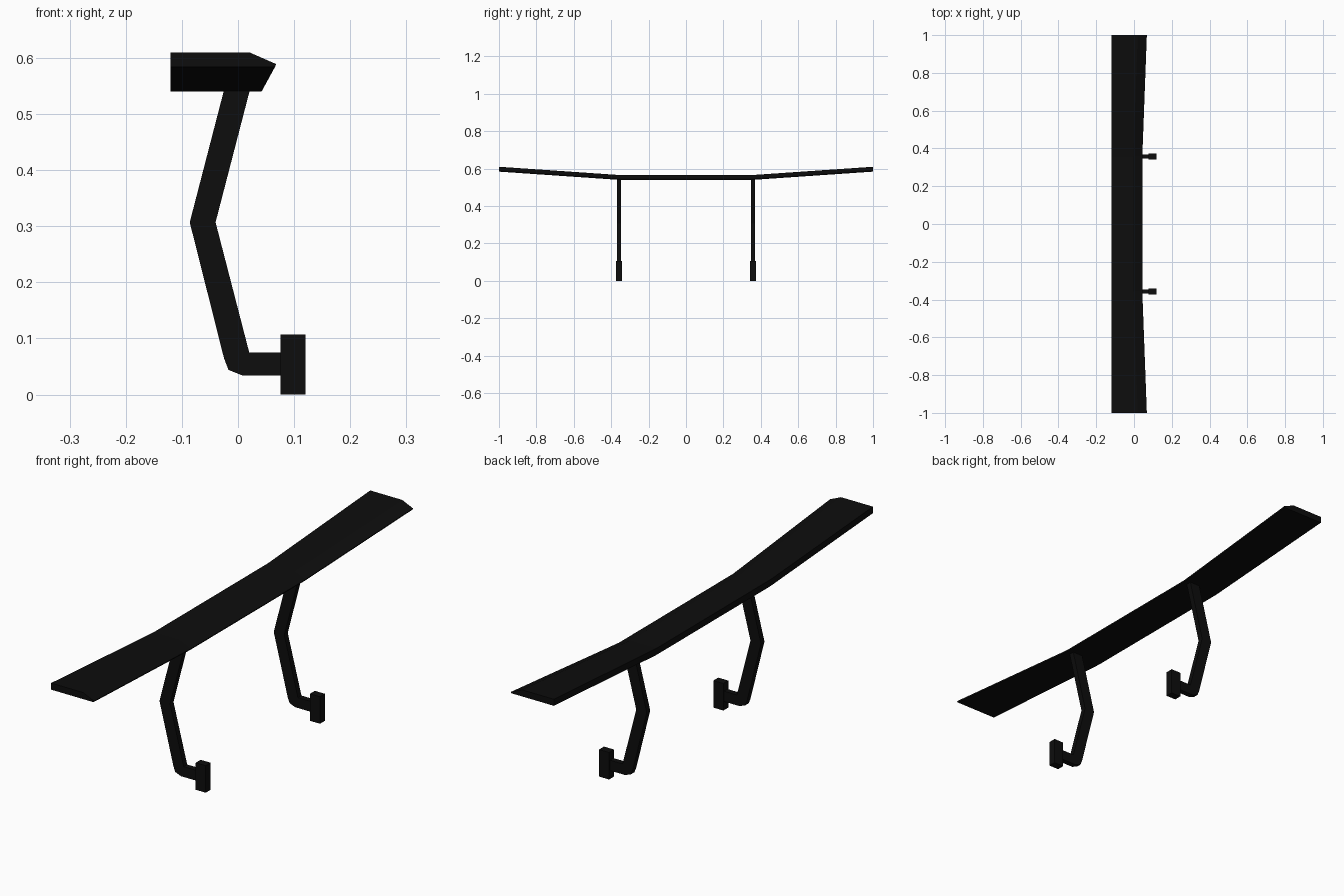
import bpy
import bmesh

cube = bpy.data.objects.get("Cube")
if cube:
    bpy.data.objects.remove(cube, do_unlink=True)

black = bpy.data.materials.new("matte_black")
black.use_nodes = True
colour = (0.004, 0.004, 0.004, 1)
black.diffuse_color = colour
black.node_tree.nodes["Principled BSDF"].inputs["Base Color"].default_value = colour


def loft(name, sections):
    """Skin a closed solid through matching (y, [(x, z), ...]) sections."""
    bm = bmesh.new()
    rings = [[bm.verts.new((x, y, z)) for x, z in pts] for y, pts in sections]
    for a, b in zip(rings, rings[1:]):
        for i in range(len(a)):
            j = (i + 1) % len(a)
            bm.faces.new((a[i], a[j], b[j], b[i]))
    bm.faces.new(rings[0])
    bm.faces.new(rings[-1])
    bmesh.ops.recalc_face_normals(bm, faces=bm.faces)
    mesh = bpy.data.meshes.new(name)
    bm.to_mesh(mesh)
    bm.free()
    mesh.materials.append(black)
    obj = bpy.data.objects.new(name, mesh)
    bpy.context.collection.objects.link(obj)
    return obj


def plate(name, y, thickness, pts):
    return loft(name, [(y - thickness / 2, pts), (y + thickness / 2, pts)])


# Wing blade: flat centre, raised and slightly wider tips, bevelled long edge
def blade_profile(edge_x, top):
    return [(-0.12, top - 0.026), (-0.12, top), (edge_x - 0.048, top),
            (edge_x, top - 0.021), (edge_x - 0.002, top - 0.026)]


tip = blade_profile(0.068, 0.61)
centre = blade_profile(0.044, 0.566)
loft("wing_blade", [(-1, tip), (-0.358, centre), (0.358, centre), (1, tip)])

# Bent support legs with mounting feet
leg = [(-0.023, 0.55), (-0.086, 0.307), (-0.025, 0.065), (-0.017, 0.044),
       (0.008, 0.034), (0.08, 0.034), (0.08, 0.075), (0.02, 0.075),
       (-0.04, 0.307), (0.023, 0.55)]
foot = [(0.076, 0), (0.12, 0), (0.12, 0.107), (0.076, 0.107)]
for side, y in (("front", -0.358), ("back", 0.358)):
    plate(side + "_leg", y, 0.022, leg)
    plate(side + "_foot", y, 0.031, foot)
